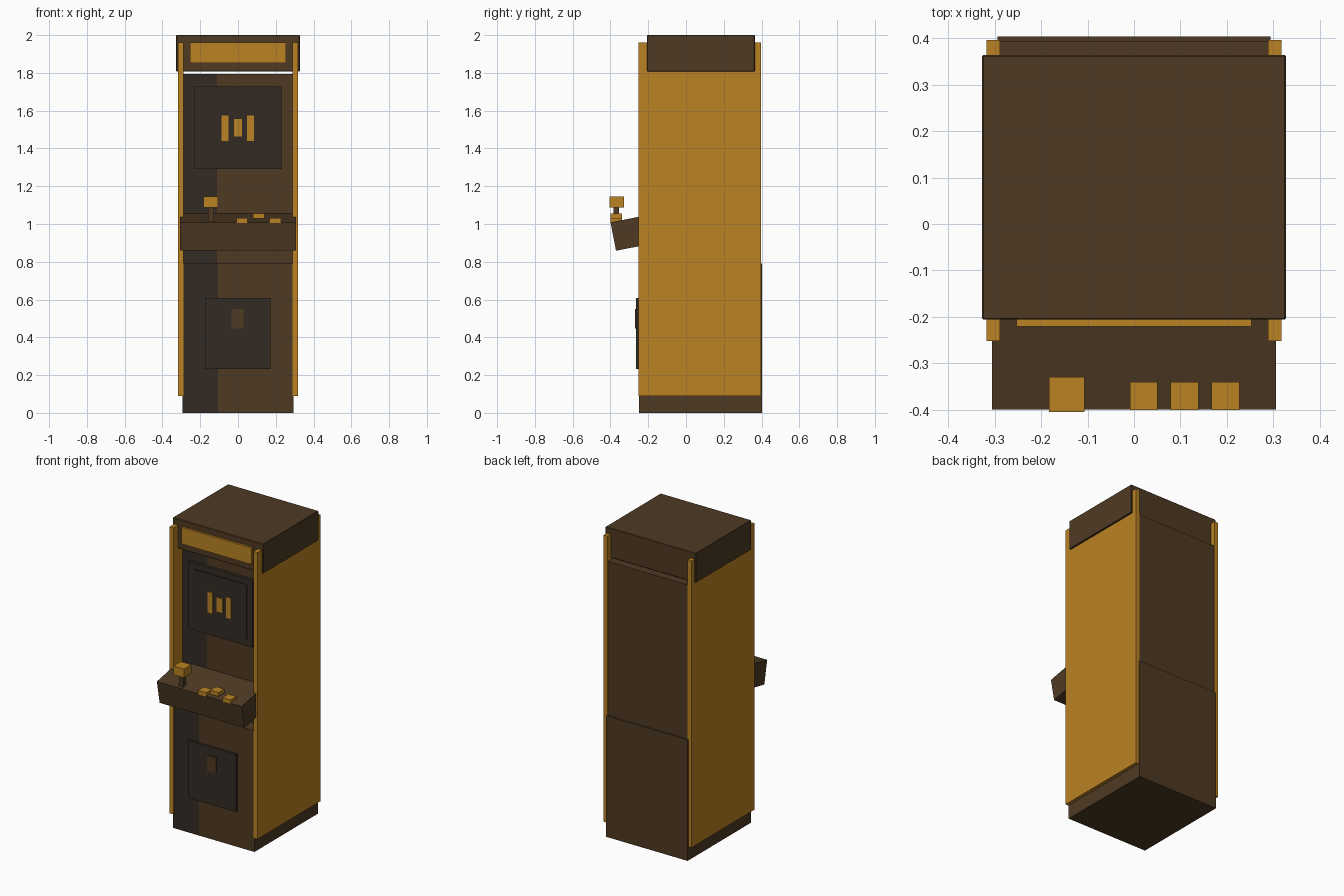
import bpy, bmesh, math
from mathutils import Matrix, Vector

if "Cube" in bpy.data.objects:
    bpy.data.objects.remove(bpy.data.objects["Cube"])


def material(name, rgb):
    m = bpy.data.materials.new(name)
    m.diffuse_color = (*rgb, 1)
    m.use_nodes = True
    m.node_tree.nodes["Principled BSDF"].inputs["Base Color"].default_value = m.diffuse_color
    return m


GOLD = material("gold", (0.491, 0.223, 0.0176))
BROWN = material("brown", (0.0762, 0.0423, 0.0168))
DARK = material("dark_grey_brown", (0.0331, 0.0242, 0.0176))


def box(name, x, y, z, mat, bevel=0.0, tilt=0.0, stripe=None):
    """Box from (min, max) ranges; stripe darkens the front face left of that x."""
    lo, hi = Vector((x[0], y[0], z[0])), Vector((x[1], y[1], z[1]))
    bm = bmesh.new()
    bmesh.ops.create_cube(bm, size=1)
    bmesh.ops.scale(bm, vec=hi - lo, verts=bm.verts)
    bmesh.ops.rotate(bm, matrix=Matrix.Rotation(tilt, 3, 'X'), verts=bm.verts)
    bmesh.ops.translate(bm, vec=(lo + hi) / 2, verts=bm.verts)
    if bevel:
        bmesh.ops.bevel(bm, geom=bm.edges[:], offset=bevel, segments=1, affect='EDGES')
    if stripe is not None:
        bmesh.ops.bisect_plane(bm, geom=bm.verts[:] + bm.edges[:] + bm.faces[:],
                               plane_co=(stripe, 0, 0), plane_no=(1, 0, 0))
        bm.normal_update()
        for f in bm.faces:
            if f.normal.y < -0.9 and f.calc_center_median().x < stripe:
                f.material_index = 1
    me = bpy.data.meshes.new(name)
    bm.to_mesh(me)
    bm.free()
    me.materials.append(mat)
    if stripe is not None:
        me.materials.append(DARK)
    ob = bpy.data.objects.new(name, me)
    bpy.context.collection.objects.link(ob)
    return ob


# Cabinet body, with a dark stripe down the front left
box("lower_cabinet", (-0.294, 0.294), (-0.25, 0.403), (0, 0.79), BROWN, stripe=-0.105)
box("upper_cabinet", (-0.29, 0.29), (-0.16, 0.393), (0.79, 1.795), BROWN, stripe=-0.11)

# Side panels
for name, s in (("left", -1), ("right", 1)):
    box(name + "_side_panel", sorted((s * 0.288, s * 0.317)), (-0.252, 0.396), (0.09, 1.96), GOLD)

# Top sign box and its lit plate
box("top_box", (-0.327, 0.327), (-0.206, 0.364), (1.808, 2.0), BROWN, bevel=0.003)
box("sign_plate", (-0.253, 0.253), (-0.221, -0.2), (1.853, 1.96), GOLD)

# Screen with simple shapes on it
box("screen_bezel", (-0.23, 0.23), (-0.18, -0.15), (1.29, 1.728), DARK)
box("screen", (-0.19, 0.19), (-0.186, -0.178), (1.335, 1.69), DARK)
for name, x, z in (("left", (-0.087, -0.05), (1.44, 1.575)),
                   ("middle", (-0.022, 0.022), (1.463, 1.555)),
                   ("right", (0.047, 0.084), (1.44, 1.575))):
    box(name + "_screen_shape", x, (-0.192, -0.184), z, GOLD)

# Tilted control panel
box("control_panel", (-0.306, 0.306), (-0.3875, -0.1225), (0.8825, 1.0355), BROWN,
    tilt=math.radians(11))

# Joystick and buttons
box("joystick_stem", (-0.158, -0.128), (-0.384, -0.354), (1.0, 1.1), BROWN)
box("joystick_knob", (-0.183, -0.106), (-0.405, -0.329), (1.088, 1.145), GOLD)
for i, (x, z) in enumerate(((0.021, 1.005), (0.109, 1.03), (0.197, 1.005))):
    box(f"button_{i + 1}", (x - 0.03, x + 0.03), (-0.4, -0.34), (z, z + 0.026), GOLD)

# Coin door and slot
box("coin_door", (-0.174, 0.172), (-0.264, -0.245), (0.233, 0.608), DARK)
box("coin_slot", (-0.034, 0.03), (-0.27, -0.262), (0.447, 0.55), BROWN)
